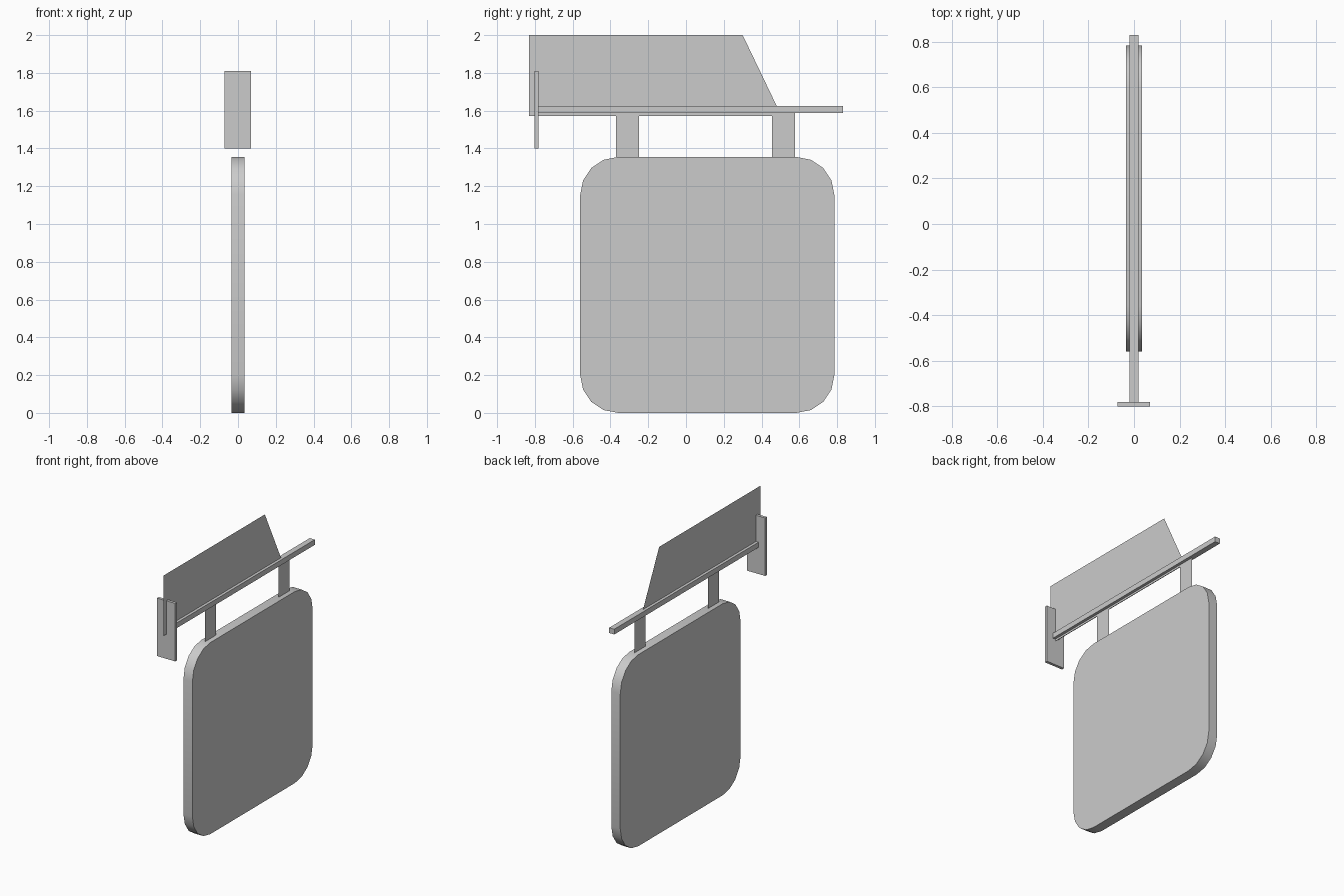
import bpy
import bmesh
from math import cos, sin, pi, radians

if "Cube" in bpy.data.objects:
    bpy.data.objects.remove(bpy.data.objects["Cube"], do_unlink=True)

# Single plain grey for the whole sign
GREY = (0.6, 0.6, 0.6, 1.0)
grey = bpy.data.materials.new("plain_grey")
grey.use_nodes = True
grey.diffuse_color = GREY
grey.node_tree.nodes["Principled BSDF"].inputs["Base Color"].default_value = GREY


def side_profile(name, points, x0=0.0, x1=0.0):
    """Fill a (y, z) outline at x0 and, if x1 differs, extrude it to x1."""
    bm = bmesh.new()
    face = bm.faces.new([bm.verts.new((x0, y, z)) for y, z in points])
    if x1 != x0:
        new = bmesh.ops.extrude_face_region(bm, geom=[face], use_keep_orig=True)["geom"]
        verts = [g for g in new if isinstance(g, bmesh.types.BMVert)]
        bmesh.ops.translate(bm, verts=verts, vec=(x1 - x0, 0, 0))
        bmesh.ops.recalc_face_normals(bm, faces=bm.faces[:])
    mesh = bpy.data.meshes.new(name)
    bm.to_mesh(mesh)
    bm.free()
    mesh.materials.append(grey)
    obj = bpy.data.objects.new(name, mesh)
    bpy.context.collection.objects.link(obj)
    return obj


def rect(y0, y1, z0, z1):
    return [(y0, z0), (y1, z0), (y1, z1), (y0, z1)]


def rounded_rect(y0, y1, z0, z1, radius, steps):
    centres = [(y1 - radius, z1 - radius), (y0 + radius, z1 - radius),
               (y0 + radius, z0 + radius), (y1 - radius, z0 + radius)]
    points = []
    for corner, (cy, cz) in enumerate(centres):
        for i in range(steps + 1):
            a = (corner + i / steps) * pi / 2
            points.append((cy + radius * cos(a), cz + radius * sin(a)))
    return points


# Hanging board with rounded corners
board = side_profile("sign_board", rounded_rect(-0.56, 0.785, 0.0, 1.355, 0.2, 4),
                     -0.035, 0.035)
bpy.context.view_layer.objects.active = board
board.select_set(True)
bpy.ops.object.shade_smooth_by_angle(angle=radians(30))
board.select_set(False)

# Thin sheet straps between the board and the arm
for name, y in (("front_strap", -0.37), ("rear_strap", 0.455)):
    side_profile(name, rect(y, y + 0.122, 1.355, 1.59))

# Horizontal arm and its mounting plate
side_profile("support_arm", rect(-0.785, 0.83, 1.588, 1.625), -0.02, 0.02)
side_profile("mounting_plate", rect(-0.802, -0.782, 1.4, 1.81), -0.072, 0.07)

# Thin sheet bracket with a sloping end
side_profile("bracket_sheet", [(-0.83, 1.573), (0.505, 1.573), (0.3, 2.0), (-0.83, 2.0)])
